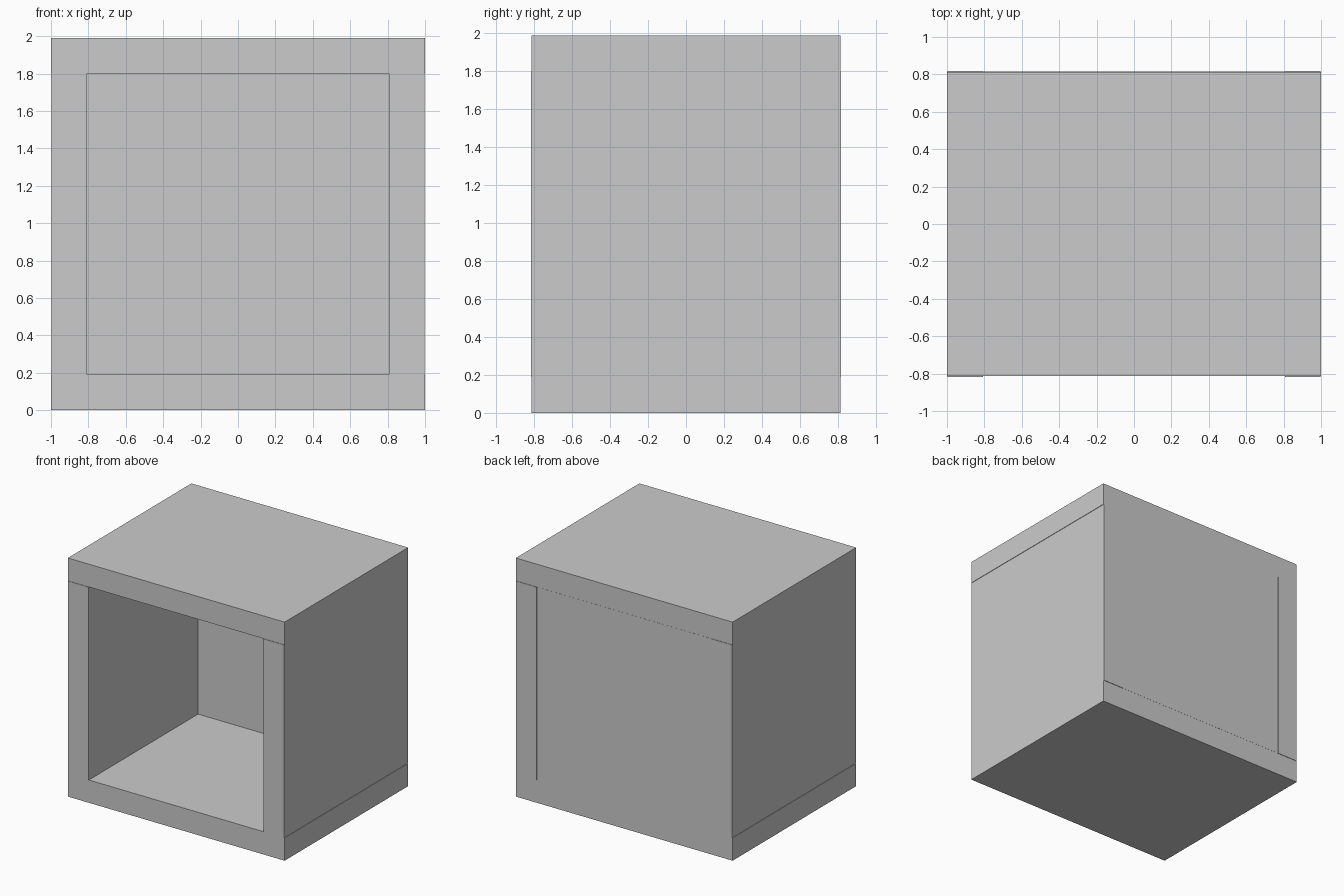
import bpy

if "Cube" in bpy.data.objects:
    bpy.data.objects.remove(bpy.data.objects["Cube"])

T = 0.19           # board thickness
H = 1.99           # overall height


def board(name, x0, x1, y0, y1, z0, z1):
    bpy.ops.mesh.primitive_cube_add(size=1, location=((x0 + x1) / 2, (y0 + y1) / 2, (z0 + z1) / 2))
    ob = bpy.context.object
    ob.name = name
    ob.scale = (x1 - x0, y1 - y0, z1 - z0)
    bpy.ops.object.transform_apply(location=False, rotation=False, scale=True)
    return ob


# Full-width top and bottom boards
board("bottom_board", -1, 1, -0.814, 0.814, 0, T)
board("top_board", -1, 1, -0.814, 0.814, H - T, H)

# Side boards, set in a hair from the ends and proud at front and back
for name, s in (("left_side", -1), ("right_side", 1)):
    a, b = sorted((s * 0.806, s * 0.996))
    board(name, a, b, -0.818, 0.818, T, H - T)

# Back board fitted between the sides
board("back_board", -0.806, 0.806, 0.625, 0.815, T, H - T)
